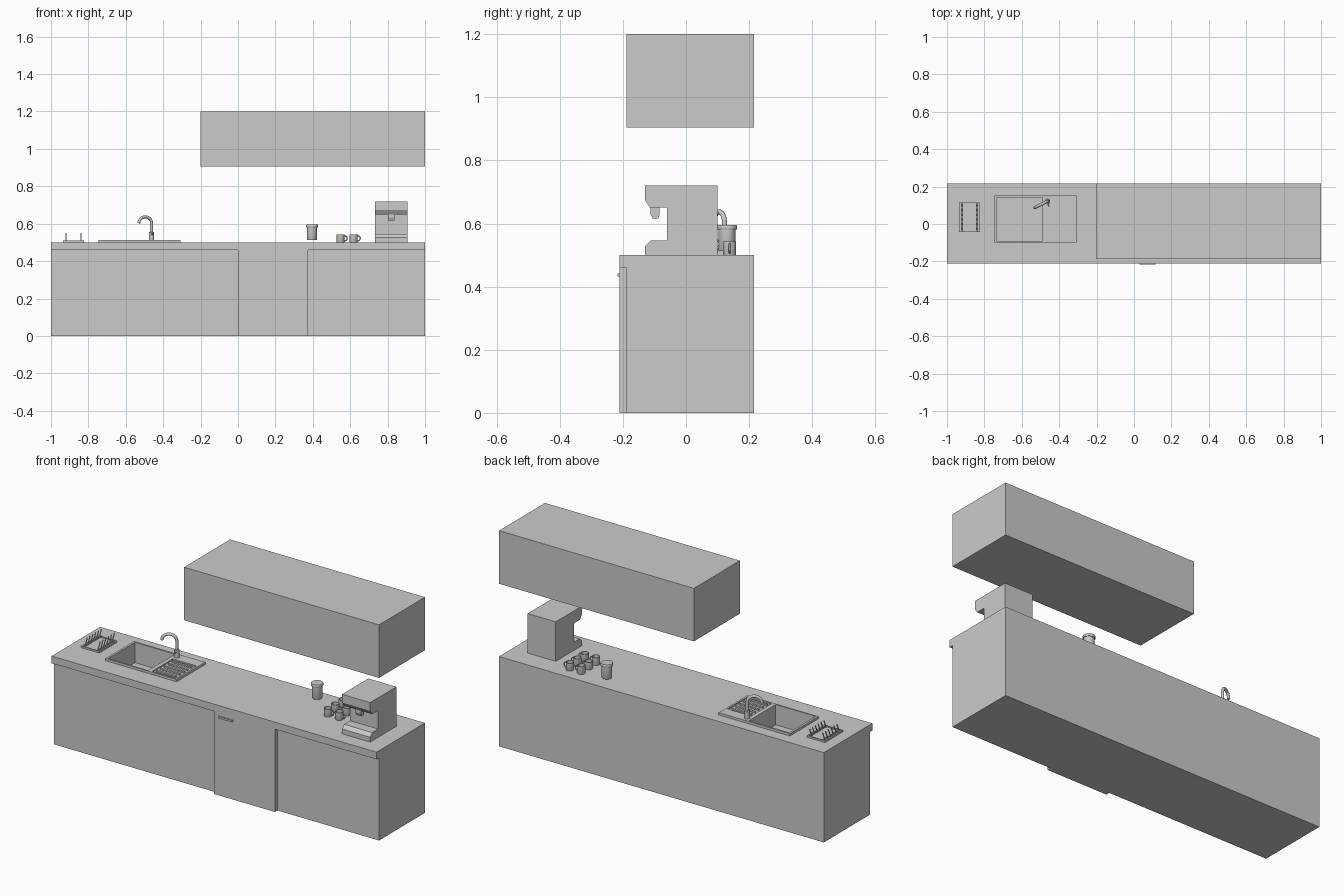
import bpy, bmesh, math
from mathutils import Vector

if "Cube" in bpy.data.objects:
    bpy.data.objects.remove(bpy.data.objects["Cube"])


def make(name, bm, smooth=False):
    bmesh.ops.recalc_face_normals(bm, faces=bm.faces)
    me = bpy.data.meshes.new(name)
    bm.to_mesh(me)
    bm.free()
    ob = bpy.data.objects.new(name, me)
    bpy.context.collection.objects.link(ob)
    if smooth:
        activate(ob)
        bpy.ops.object.shade_smooth_by_angle(angle=math.radians(35))
    return ob


def activate(ob):
    bpy.ops.object.select_all(action='DESELECT')
    ob.select_set(True)
    bpy.context.view_layer.objects.active = ob


def box(name, x0, x1, y0, y1, z0, z1):
    return extrude(name, [(y0, z0), (y1, z0), (y1, z1), (y0, z1)], x0, x1)


def extrude(name, yz, x0, x1):
    """Side profile in y, z swept from x0 to x1."""
    bm = bmesh.new()
    face = bm.faces.new([bm.verts.new((x0, y, z)) for y, z in yz])
    ext = bmesh.ops.extrude_face_region(bm, geom=[face])
    verts = [v for v in ext['geom'] if isinstance(v, bmesh.types.BMVert)]
    bmesh.ops.translate(bm, vec=(x1 - x0, 0, 0), verts=verts)
    return make(name, bm)


def lathe(name, profile, location, steps=24):
    """Profile of (radius, z) turned about the vertical axis."""
    bm = bmesh.new()
    verts = [bm.verts.new((r, 0, z)) for r, z in profile]
    edges = [bm.edges.new(p) for p in zip(verts, verts[1:])]
    bmesh.ops.spin(bm, geom=verts + edges, cent=(0, 0, 0), axis=(0, 0, 1),
                   angle=math.tau, steps=steps)
    bmesh.ops.remove_doubles(bm, verts=bm.verts, dist=1e-5)
    ob = make(name, bm, True)
    ob.location = location
    return ob


def tube(name, points, radius, sides=2):
    cu = bpy.data.curves.new(name, 'CURVE')
    cu.dimensions = '3D'
    cu.bevel_depth = radius
    cu.bevel_resolution = sides
    cu.use_fill_caps = True
    sp = cu.splines.new('POLY')
    sp.points.add(len(points) - 1)
    for p, co in zip(sp.points, points):
        p.co = (*co, 1)
    ob = bpy.data.objects.new(name, cu)
    bpy.context.collection.objects.link(ob)
    activate(ob)
    bpy.ops.object.convert(target='MESH')
    ob = bpy.context.object
    bpy.ops.object.shade_smooth_by_angle(angle=math.radians(50))
    return ob


def cut(ob, *dims):
    cutter = box("cutter", *dims)
    cutter.hide_render = True
    mod = ob.modifiers.new("cut", 'BOOLEAN')
    mod.operation, mod.solver, mod.object = 'DIFFERENCE', 'EXACT', cutter
    activate(ob)
    bpy.ops.object.modifier_apply(modifier=mod.name)
    bpy.data.objects.remove(cutter)


# Base cabinet with overhanging worktop, opened up for the basin
counter = extrude("counter", [(-.21, .5), (.216, .5), (.216, 0), (-.188, 0),
                              (-.188, .46), (-.21, .46)], -1, 1)
cut(counter, -.74, -.482, -.097, .147, .385, .6)

# Appliance door and its handle
box("appliance_door", 0, .375, -.21, -.187, 0, .46)
box("door_handle", .03, .115, -.217, -.209, .432, .442)

# Wall cabinet
box("wall_cabinet", -.2, 1, -.188, .216, .905, 1.2)

# Sink plate with basin opening and sunken drainer
plate = box("sink_plate", -.746, -.308, -.1, .152, .4995, .513)
cut(plate, -.734, -.488, -.092, .142, .45, .6)
cut(plate, -.465, -.318, -.09, .09, .506, .6)
for i in range(5):
    y = -.068 + i * .034
    box(f"drainer_ridge_{i + 1}", -.452, -.332, y - .006, y + .006, .505, .513)
basin = box("basin", -.738, -.484, -.096, .146, .39, .5)
cut(basin, -.734, -.488, -.092, .142, .4, .6)

# Tap: collar, swan neck turned towards the basin, lever
base, tip = Vector((-.462, .122, .513)), Vector((-.53, .088, .513))
mid, half = (base + tip) / 2, (base - tip) / 2
neck = [base, base + Vector((0, 0, .09))]
for i in range(1, 13):
    a = math.pi * i / 12
    neck.append(mid + half * math.cos(a) + Vector((0, 0, .09 + .034 * math.sin(a))))
tube("tap_neck", neck, .008, 3)
lathe("tap_collar", [(0, 0), (.014, 0), (.014, .04), (.01, .044), (0, .044)], base, 16)
tube("tap_lever", [base + Vector((0, 0, .025)), base + Vector((.006, -.028, .034))], .004)

# Dish rack: tray and two rows of leaning prongs
tray = box("rack_tray", -.936, -.824, -.043, .115, .5, .509)
cut(tray, -.928, -.832, -.036, .108, .504, .6)
for x in (-.92, -.84):
    tube("rack_rail", [(x, -.04, .509), (x, .112, .509)], .003)
    for i in range(6):
        y = -.032 + i * .025
        tube("rack_prong", [(x, y, .505), (x, y + .02, .549)], .003)

# Storage jar with lid
lathe("jar", [(0, 0), (.026, 0), (.027, .002), (.027, .07), (0, .07)], (.396, .13, .513))
lathe("jar_lid", [(0, .068), (.031, .068), (.032, .07), (.032, .079), (.03, .083),
                  (0, .083)], (.396, .13, .513))

# Six mugs, handles to the right
mug = lathe("mug", [(0, 0), (.02, 0), (.021, .002), (.021, .043), (.018, .043),
                    (.018, .004), (0, .004)], (0, 0, 0), 20)
arc = [math.radians(-90 + 22.5 * i) for i in range(9)]
handle = tube("mug_handle", [(.02 + .016 * math.cos(a), 0, .022 + .014 * math.sin(a))
                             for a in arc], .0032)
for part in (mug, handle):
    for i in range(6):
        ob = part if i == 0 else part.copy()
        if i:
            bpy.context.collection.objects.link(ob)
        ob.location = (.548 + .07 * (i % 2), .008 + .065 * (i // 2), .5)

# Coffee machine: C-shaped body and tapered spout
extrude("coffee_machine", [(.1, .5), (.1, .72), (-.13, .72), (-.13, .674), (-.114, .65),
                           (-.06, .65), (-.06, .546), (-.112, .546), (-.13, .527),
                           (-.13, .5)], .732, .905)
extrude("coffee_spout", [(-.113, .652), (-.084, .652), (-.084, .628), (-.088, .616),
                         (-.106, .616), (-.113, .632)], .803, .836)
